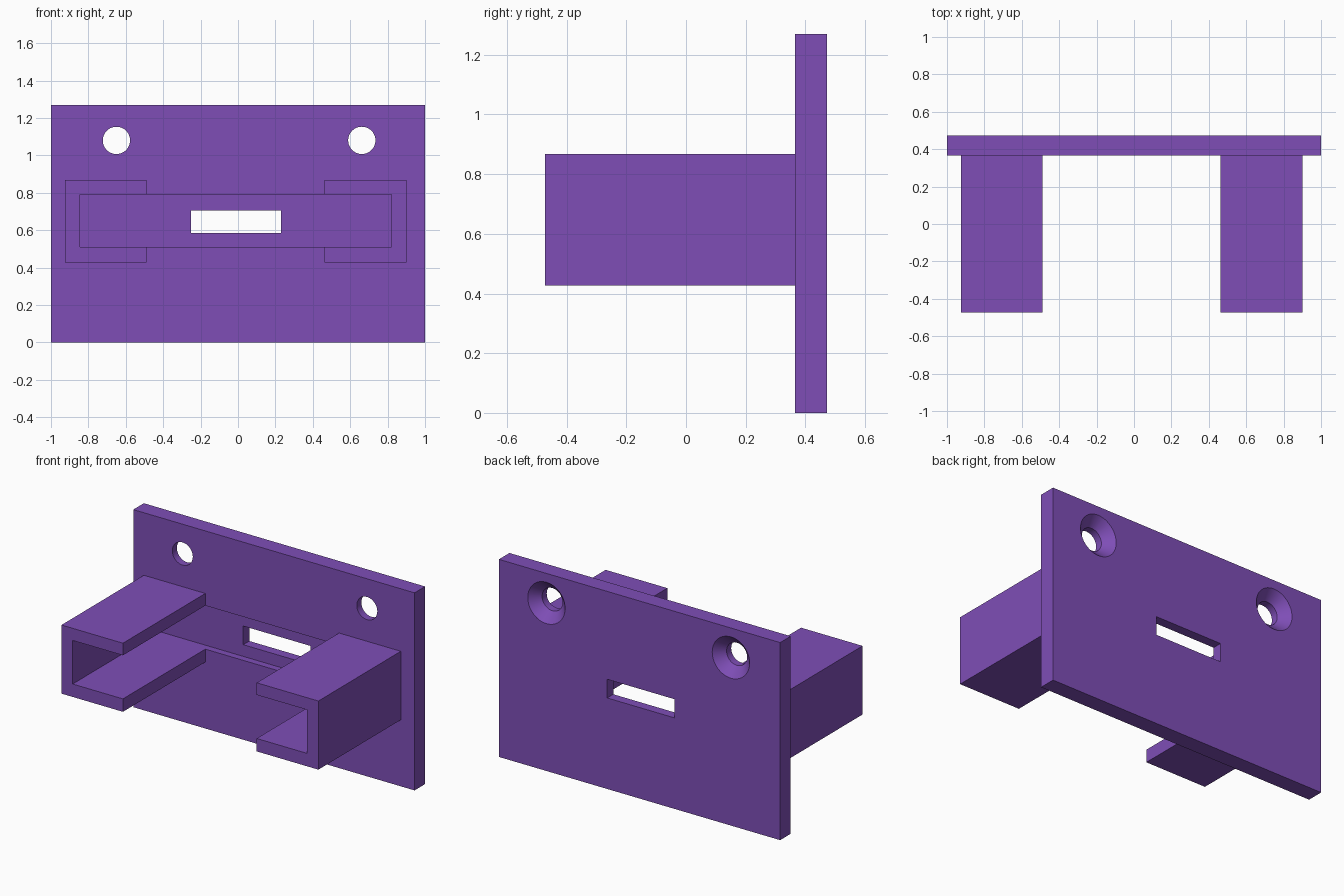
import bpy, bmesh, math

old = bpy.data.objects.get("Cube")
if old:
    bpy.data.objects.remove(old, do_unlink=True)

purple = bpy.data.materials.new("purple plastic")
purple.use_nodes = True
colour = (0.21, 0.076, 0.47, 1)
purple.diffuse_color = colour
purple.node_tree.nodes["Principled BSDF"].inputs["Base Color"].default_value = colour

FRONT, BACK = 0.365, 0.472      # faces of the mounting plate
POCKET = 0.045                  # depth of the recess in its front


def make_object(name, bm):
    bmesh.ops.recalc_face_normals(bm, faces=bm.faces)
    mesh = bpy.data.meshes.new(name)
    bm.to_mesh(mesh)
    bm.free()
    mesh.materials.append(purple)
    obj = bpy.data.objects.new(name, mesh)
    bpy.context.collection.objects.link(obj)
    return obj


def extrude_profile(name, points, y0, y1):
    """Extrude an outline in x and z along y."""
    bm = bmesh.new()
    face = bm.faces.new([bm.verts.new((x, y0, z)) for x, z in points])
    new = bmesh.ops.extrude_face_region(bm, geom=[face])["geom"]
    verts = [v for v in new if isinstance(v, bmesh.types.BMVert)]
    bmesh.ops.translate(bm, verts=verts, vec=(0, y1 - y0, 0))
    return make_object(name, bm)


def box(name, x0, x1, y0, y1, z0, z1):
    return extrude_profile(name, [(x0, z0), (x1, z0), (x1, z1), (x0, z1)], y0, y1)


def screw_cutter(name, x, z, sides=48):
    """Straight bore that widens into a countersink at the back."""
    bm = bmesh.new()
    rings = []
    for y, r in [(FRONT - 0.05, 0.073), (BACK - 0.06, 0.073), (BACK + 0.02, 0.153)]:
        angles = [math.tau * i / sides for i in range(sides)]
        rings.append([bm.verts.new((x + r * math.cos(a), y, z + r * math.sin(a)))
                      for a in angles])
    for a, b in zip(rings, rings[1:]):
        for i in range(sides):
            j = (i + 1) % sides
            bm.faces.new((a[i], a[j], b[j], b[i]))
    bm.faces.new(rings[0])
    bm.faces.new(rings[-1])
    return make_object(name, bm)


def cut(target, cutter):
    mod = target.modifiers.new("cut", 'BOOLEAN')
    mod.operation = 'DIFFERENCE'
    mod.solver = 'EXACT'
    mod.object = cutter
    bpy.context.view_layer.objects.active = target
    bpy.ops.object.modifier_apply(modifier=mod.name)
    bpy.data.objects.remove(cutter, do_unlink=True)


# Mounting plate with front recess, cable slot and two countersunk holes
plate = box("mounting_plate", -1, 1, FRONT, BACK, 0, 1.27)
cut(plate, box("recess_cutter", -0.845, 0.822, FRONT - 0.1, FRONT + POCKET, 0.51, 0.79))
cut(plate, box("slot_cutter", -0.25, 0.23, FRONT - 0.1, BACK + 0.1, 0.585, 0.705))
for hole_x in (-0.65, 0.662):
    cut(plate, screw_cutter("screw_cutter", hole_x, 1.08))

# Two C-shaped arms that open towards each other
for name, outer, wall, inner in [("right_channel_arm", -0.925, -0.845, -0.488),
                                 ("left_channel_arm", 0.902, 0.822, 0.463)]:
    extrude_profile(name, [(outer, 0.427), (inner, 0.427), (inner, 0.51), (wall, 0.51),
                           (wall, 0.79), (inner, 0.79), (inner, 0.868), (outer, 0.868)],
                    -BACK, FRONT)

# Smooth the round holes and keep the edges sharp
bpy.ops.object.select_all(action='DESELECT')
plate.select_set(True)
bpy.context.view_layer.objects.active = plate
bpy.ops.object.shade_smooth_by_angle(angle=math.radians(30))
